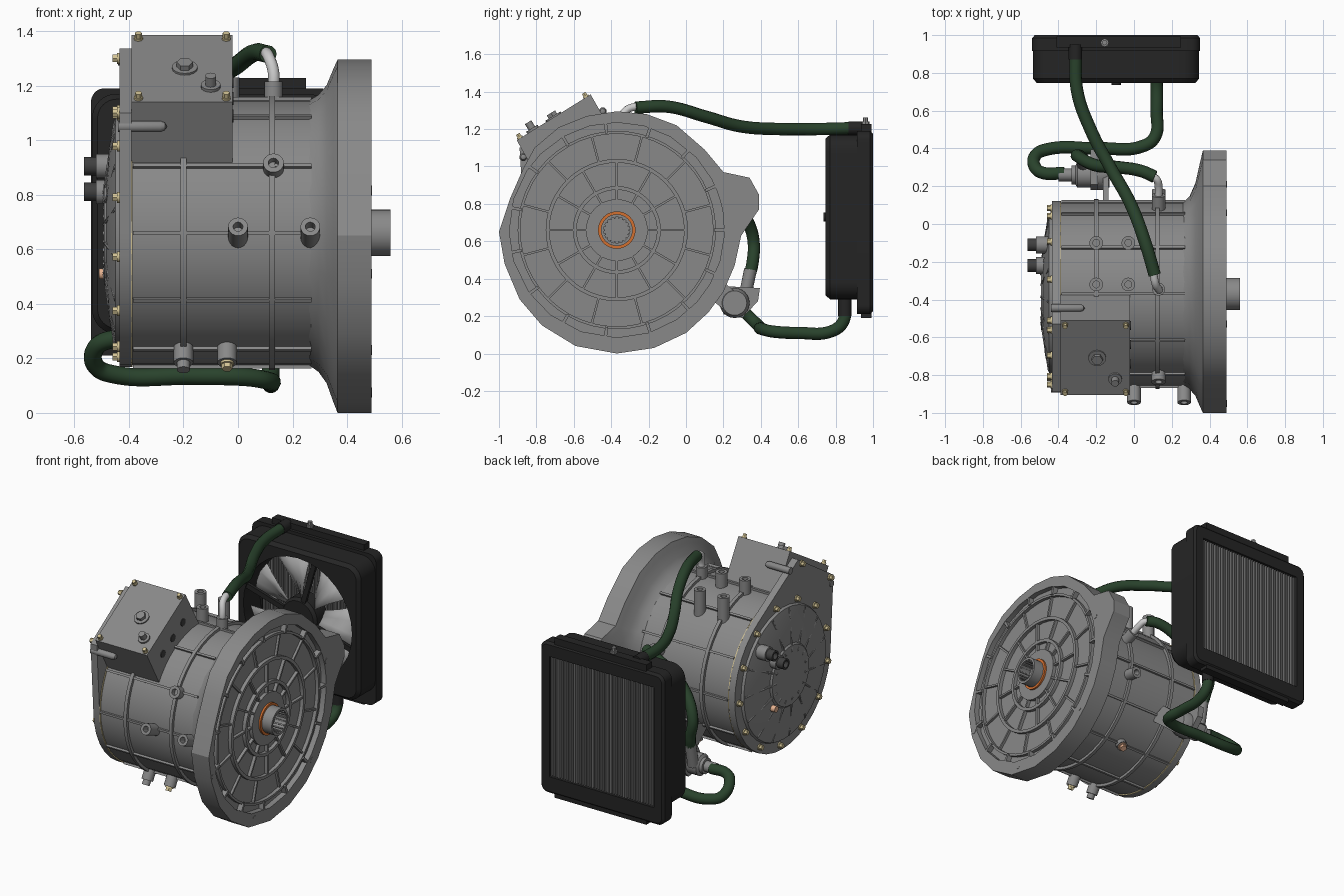
import bpy, bmesh
from math import sin, cos, pi, radians, atan2
from mathutils import Vector as V

if "Cube" in bpy.data.objects:
    bpy.data.objects.remove(bpy.data.objects["Cube"])

CY, CZ = -0.37, 0.66            # motor axis runs along x
FX, FZ = -0.095, 0.73           # fan axis runs along y
STEEL, BLACK, DARK, HOSE = (.25, .25, .25), (.018, .018, .018), (.05, .05, .05), (.022, .055, .025)
TAN, COPPER, ORANGE, SILVER = (.65, .55, .3), (.8, .45, .28), (.65, .16, .03), (.62, .62, .62)

def paint(o, col):
    key = "paint_%d_%d_%d" % tuple(int(c * 1000) for c in col)
    m = bpy.data.materials.get(key) or bpy.data.materials.new(key)
    m.diffuse_color = (*col, 1)
    m.use_nodes = True
    m.node_tree.nodes["Principled BSDF"].inputs["Base Color"].default_value = m.diffuse_color
    o.data.materials.append(m)

def obj(name, parts, col=STEEL, angle=35):
    bm = bmesh.new()
    for vs, fs in parts:
        bv = [bm.verts.new(v) for v in vs]
        for f in fs:
            bm.faces.new([bv[i] for i in f])
    bmesh.ops.remove_doubles(bm, verts=bm.verts, dist=1e-5)
    bmesh.ops.recalc_face_normals(bm, faces=bm.faces)
    me = bpy.data.meshes.new(name)
    bm.to_mesh(me)
    bm.free()
    o = bpy.data.objects.new(name, me)
    bpy.context.collection.objects.link(o)
    paint(o, col)
    bpy.ops.object.select_all(action='DESELECT')
    o.select_set(True)
    bpy.context.view_layer.objects.active = o
    bpy.ops.object.shade_smooth_by_angle(angle=radians(angle))
    return o

def loft(loops, cap=True, closed=False):
    n, m = len(loops[0]), len(loops)
    fs = [(i * n + j, i * n + (j + 1) % n, (i + 1) % m * n + (j + 1) % n, (i + 1) % m * n + j)
          for i in range(m if closed else m - 1) for j in range(n)]
    if cap and not closed:
        fs += [tuple(range(n)), tuple(range((m - 1) * n, m * n))]
    return [v for l in loops for v in l], fs

def lathe(p, d, prof, n=24, closed=False):      # prof: (distance along d, radius)
    q = V(d).to_track_quat('Z', 'Y')
    ring = lambda h, r: [V(p) + q @ V((r * cos(2 * pi * k / n), r * sin(2 * pi * k / n), h)) for k in range(n)]
    return loft([ring(h, r) for h, r in prof], False, closed)

def cyl(p0, p1, r, n=16):
    L = (V(p1) - V(p0)).length
    return lathe(p0, V(p1) - V(p0), [(0, 0), (0, r), (L, r), (L, 0)], n)

def band(x0, x1, r0, r1, n=48):                 # ring around the motor axis
    return lathe((0, CY, CZ), (1, 0, 0), [(x0, r0), (x0, r1), (x1, r1), (x1, r0)], n, True)

def prism(poly, x0, x1):
    return loft([[(x, y, z) for y, z in poly] for x in (x0, x1)])

def polar(x, r, deg):
    return V((x, CY + r * cos(radians(deg)), CZ + r * sin(radians(deg))))

def bar(x0, x1, r0, r1, w, deg):                # radial bar on the motor axis
    t = V((0, -sin(radians(deg)), cos(radians(deg)))) * w / 2
    return loft([[polar(x, r0, deg) - t, polar(x, r1, deg) - t, polar(x, r1, deg) + t, polar(x, r0, deg) + t]
                 for x in (x0, x1)])

def block(x0, x1, y0, y1, z0, z1):
    return prism([(y0, z0), (y1, z0), (y1, z1), (y0, z1)], x0, x1)

def boss(p, d, h, r):                           # hollow screw boss
    return lathe(p, d, [(0, r), (h, r), (h, r * .5), (h - .05, r * .5), (h - .05, 0)], 20)

def bolt(p, d, r=.016):
    return [lathe(p, d, [(0, 0), (0, r * 1.25), (.008, r * 1.25), (.008, 0)], 16),
            lathe(p, d, [(.008, 0), (.008, r), (.026, r), (.026, 0)], 6)]

def pipe(name, pts, r, col):
    c = bpy.data.curves.new(name, 'CURVE')
    c.dimensions, c.bevel_depth, c.bevel_resolution, c.use_fill_caps = '3D', r, 4, True
    s = c.splines.new('BEZIER')
    s.bezier_points.add(len(pts) - 1)
    for b, p in zip(s.bezier_points, pts):
        b.co, b.handle_left_type, b.handle_right_type = p, 'AUTO', 'AUTO'
    o = bpy.data.objects.new(name, c)
    bpy.context.collection.objects.link(o)
    paint(o, col)

# Motor body with hoops and long ribs
obj("motor_body", [lathe((0, CY, CZ), (1, 0, 0), [(-.4, 0), (-.4, .485), (.27, .485), (.27, 0)], 48)])
obj("body_hoops", [band(x - .011, x + .011, .47, .503) for x in (-.2, .125)])
obj("body_ribs", [bar(-.385, .27, .47, .498, .014, a) for a in range(0, 360, 30)])
obj("gasket", [band(-.392, -.386, .45, .492)], TAN)

# Flared bell housing with side lobe and recessed face
out = [(.295, .63), (.39, .77), (.39, .85), (.34, .94), (.2, .97), (.1, 1.09), (-.05, 1.22), (-.21, 1.28),
       (-.37, 1.295), (-.53, 1.27), (-.68, 1.21), (-.81, 1.1), (-.87, .99), (-.94, .83), (-1, .65), (-.97, .48),
       (-.89, .29), (-.77, .15), (-.59, .04), (-.37, 0), (-.17, .03), (0, .11), (.12, .22), (.2, .33), (.26, .47)]
def bell(x, t, r=.485):
    loop = []
    for y, z in out:
        a = atan2(z - CZ, y - CY)
        c = V((x, CY + r * cos(a), CZ + r * sin(a)))
        loop.append(c.lerp(V((x, y, z)), t))
    return loop
obj("bell_housing", [loft([bell(.26, 0), bell(.295, .14), bell(.325, .38), bell(.35, .78), bell(.365, 1),
                           bell(.49, 1), bell(.49, 0, .575), bell(.455, 0, .575)])], STEEL, 25)
obj("face_rings", [band(.45, .478, a, b) for a, b in ((.515, .53), (.36, .38), (.215, .235), (.1, .165))])
obj("face_ribs", [bar(.45, .475, .15, .37, .012, a) for a in range(0, 360, 30)]
    + [bar(.45, .47, .37, .52, .012, a) for a in range(15, 360, 30)]
    + [bar(.45, .488, .52, .585, .016, a) for a in range(0, 360, 24)])
obj("face_pins", [cyl((.48, y, z), (.4915, y, z), .018) for y, z in ((.21, .815), (.06, .23), (-.95, .51), (-.53, .075))])
obj("output_shaft", [lathe((0, CY, CZ), (1, 0, 0), [(.45, .085), (.56, .085), (.56, .07), (.48, .07), (.48, 0)], 32)]
    + [bar(.48, .555, .062, .072, .008, a) for a in range(0, 360, 20)])
obj("shaft_seal", [band(.45, .49, .083, .1)], ORANGE)

# Rear plate (round end plus the terminal box corner) and domed cover
A, B, C, D = (-.51, 1.385), (-.905, 1.14), (-.765, .89), (-.37, 1.14)
bm = bmesh.new()
for x in (-.435, -.39):
    for p in [polar(x, .492, k * 10) for k in range(36)] + [(x, -.53, 1.335), (x, -.89, 1.1)]:
        bm.verts.new(p)
bmesh.ops.convex_hull(bm, input=bm.verts)
bmesh.ops.dissolve_limit(bm, angle_limit=.01, verts=bm.verts, edges=bm.edges)
bm.verts.index_update()
obj("rear_plate", [([v.co.copy() for v in bm.verts], [[v.index for v in f.verts] for f in bm.faces])])
bm.free()
obj("rear_cover", [lathe((0, CY, CZ), (1, 0, 0), [(-.43, .43), (-.45, .42), (-.472, .32), (-.482, .2),
                                                 (-.492, .19), (-.492, 0)], 36)])
obj("cover_ribs", [cyl(polar(-.447, .415, a), polar(-.488, .15, a), .009, 8) for a in range(0, 360, 24)])
obj("cover_bolts", [g for k in range(13) for g in bolt(polar(-.435, .455, 163.4 + k * 360 / 13), (-1, 0, 0))]
    + [g for y, z in ((-.56, 1.3), (-.85, 1.1)) for g in bolt((-.435, y, z), (-1, 0, 0))], TAN)
conn = ((-.11, .905), (-.22, .81))
obj("connectors", [cyl((-.43, y, z), (-.52, y, z), .045, 24) for y, z in conn])
obj("connector_tips", [lathe((-.52, y, z), (-1, 0, 0), [(0, .034), (.045, .034), (.045, .022), (.01, .022), (.01, 0)])
                       for y, z in conn], DARK)
obj("cover_plug", [cyl((-.44, -.2, .51), (-.51, -.2, .51), .02)], COPPER)

# Tilted terminal box
u, n = V((0, .85, .527)), V((0, -.527, .85))
top = lambda x, k: V((x, -.7075, 1.2625)) + u * k
obj("terminal_box", [prism((A, B, C, D), -.39, -.02)])
obj("box_screws", [g for x in (-.365, -.043) for k in (-.21, .205) for g in bolt(top(x, k), n, .013)], TAN)
obj("box_plug", [cyl(top(-.195, 0), top(-.195, 0) + n * .008, .047),
                 lathe(top(-.195, 0) + n * .008, n, [(0, .03), (.02, .03), (.02, 0)], 6)])
obj("box_nipple", [cyl(top(-.1, -.13), top(-.1, -.13) + n * .012, .036),
                   cyl(top(-.1, -.13), top(-.1, -.13) + n * .05, .02)])
obj("box_rods", [lathe((-.44, y, z), (1, 0, 0), [(0, 0), (0, .021), (.155, .021), (.172, .014), (.18, 0)], 16)
                 for y, z in ((-.87, 1.05), (-.445, 1.295))])
obj("box_ports", [cyl(top(-.03, k) - n * .13, top(-.016, k) - n * .13, .024) for k in (-.12, 0, .12)], DARK)

# Bosses and drain plugs around the body
out_dir = lambda a: polar(0, 1, a) - polar(0, 0, a)
obj("body_bosses", [boss((x, -.83, .635), (0, -.92, .38), .125, .036) for x in (0, .265)]
    + [boss((.13, -.76, .88), (0, -.9, .43), .085, .038)]
    + [boss((x, y, 1.03), (0, 0, 1), h, .036) for x in (-.2, -.03) for y, h in ((-.1, .17), (-.32, .2))]
    + [boss((.13, -.345, 1.1), (0, 0, 1), .115, .034)]
    + [boss(polar(.13, .46, a), out_dir(a), .1, .036) for a in (21, -10)])
obj("lower_bosses", [cyl(polar(x, .46, 240), polar(x, .55, 240), .036) for x in (-.2, -.04)]
    + [cyl(polar(-.2, .55, 240), polar(-.2, .58, 240), .024)])
obj("lower_plug", bolt(polar(-.04, .55, 240), out_dir(240), .02), TAN)
obj("drain_boss", [cyl(polar(0, .46, -60), polar(0, .515, -60), .034)])
obj("drain_plug", bolt(polar(0, .515, -60), out_dir(-60), .022), COPPER)

# Coolant pump and bracket
obj("pump", [lathe((-.13, .26, .27), (-1, 0, 0), [(0, 0), (0, .065), (.03, .08), (.09, .08), (.1, .068), (.17, .068),
                                                (.18, .05), (.2, .05), (.2, .034), (.27, .034), (.27, 0)]),
             cyl((-.27, .31, .28), (-.27, .345, .45), .034),
             prism([(.18, .3), (.21, .36), (.395, .35), (.385, .28), (.3, .19), (.2, .21)], -.23, -.19),
             prism([(.0, .4), (.12, .45), (.3, .3), (.22, .22)], -.165, -.135)])

# Hoses and metal elbows
pipe("upper_elbow", [(.13, -.345, 1.17), (.13, -.345, 1.25), (.115, -.32, 1.3), (.1, -.25, 1.325)], .021, SILVER)
pipe("upper_hose", [(.11, -.27, 1.315), (.06, -.1, 1.32), (-.02, .11, 1.265), (-.12, .29, 1.215), (-.23, .5, 1.2),
                    (-.3, .7, 1.2), (-.31, .9, 1.205)], .033, HOSE)
pipe("side_elbow", [(.13, .13, .85), (.13, .2, .88), (.12, .235, .9), (.09, .255, .905)], .021, SILVER)
pipe("pump_hose", [(.11, .25, .905), (.04, .28, .9), (-.08, .3, .85), (-.2, .31, .76), (-.3, .36, .61),
                   (-.28, .355, .48), (-.27, .34, .42)], .033, HOSE)
pipe("lower_hose", [(-.37, .27, .27), (-.48, .27, .265), (-.52, .295, .24), (-.52, .365, .17), (-.46, .395, .142),
                    (-.18, .4, .135), (.04, .41, .13), (.11, .46, .118), (.12, .6, .11), (.12, .78, .12),
                    (.12, .84, .17), (.12, .85, .27)], .033, HOSE)

# Radiator: fan shroud, frame, tanks, core fins
def rrect(y, hw, hh, r, dz=0, k=8):
    c = [(hw - r, hh - r), (r - hw, hh - r), (r - hw, r - hh), (hw - r, r - hh)]
    return [V((FX + cx + r * cos((q + i / k) * pi / 2), y, FZ + dz + cz + r * sin((q + i / k) * pi / 2)))
            for q, (cx, cz) in enumerate(c) for i in range(k + 1)]
def disc(y, r):
    return rrect(y, r, r, r)
obj("fan_shroud", [loft([rrect(.92, .44, .44, .09), rrect(.77, .44, .44, .09), rrect(.747, .42, .42, .07),
                         disc(.747, .39), disc(.92, .39)], False, True)], BLACK)
obj("radiator_frame", [loft([rrect(.915, .444, .49, .05, -.03), rrect(.985, .444, .49, .05, -.03),
                             rrect(1, .43, .475, .04, -.03), rrect(1, .375, .39, .005, -.02),
                             rrect(.915, .375, .39, .005, -.02)], False, True)], BLACK)
obj("radiator_tanks", [block(-.41, .25, .935, .992, z0, z1) for z0, z1 in ((.19, .3), (1.14, 1.227))], BLACK)
obj("hose_necks", [cyl((-.31, .87, 1.205), (-.31, .95, 1.205), .036), cyl((.12, .85, .2), (.12, .85, .32), .036)], BLACK)
obj("filler_cap", [cyl((-.155, .96, 1.22), (-.155, .96, 1.24), .022, 8), cyl((-.155, .96, 1.24), (-.155, .96, 1.262), .014, 8)])
obj("core_back", [block(-.47, .28, .948, .954, .32, 1.1)], DARK)
obj("core_fins", [block(FX - .37 + k * .0185, FX - .362 + k * .0185, .92, .985, .32, 1.1) for k in range(41)])

# Fan: guard spokes, hub, twisted blades
def spoke(a):
    d, t = V((cos(a), 0, sin(a))), V((-sin(a), 0, cos(a))) * .016
    c = [V((FX, y, FZ)) for y in (.755, .775)]
    return loft([[p + d * .1 - t, p + d * .4 - t, p + d * .4 + t, p + d * .1 + t] for p in c])
obj("fan_spokes", [spoke(pi / 4 + k * pi / 2 + .5) for k in range(4)], BLACK)
obj("fan_hub", [lathe((FX, .75, FZ), (0, 1, 0), [(-.015, 0), (-.015, .025), (0, .025), (0, .11), (.02, .125),
                                                (.12, .125), (.12, 0)], 32)], BLACK)
def blade(a0):
    rows = []
    for r, w, tw in ((.12, .3, .04), (.24, .32, .033), (.37, .36, .025)):
        rows.append([V((FX + r * cos(a0 + w * s), .825 + tw * s, FZ + r * sin(a0 + w * s))) for s in (-1, -.33, .33, 1)])
    return [v for row in rows for v in row], [(i * 4 + j, i * 4 + j + 1, i * 4 + j + 5, i * 4 + j + 4)
                                              for i in range(2) for j in range(3)]
fan = obj("fan_blades", [blade(2 * pi * k / 7) for k in range(7)], (.4, .4, .4))
fan.modifiers.new("thickness", 'SOLIDIFY').thickness = .008
